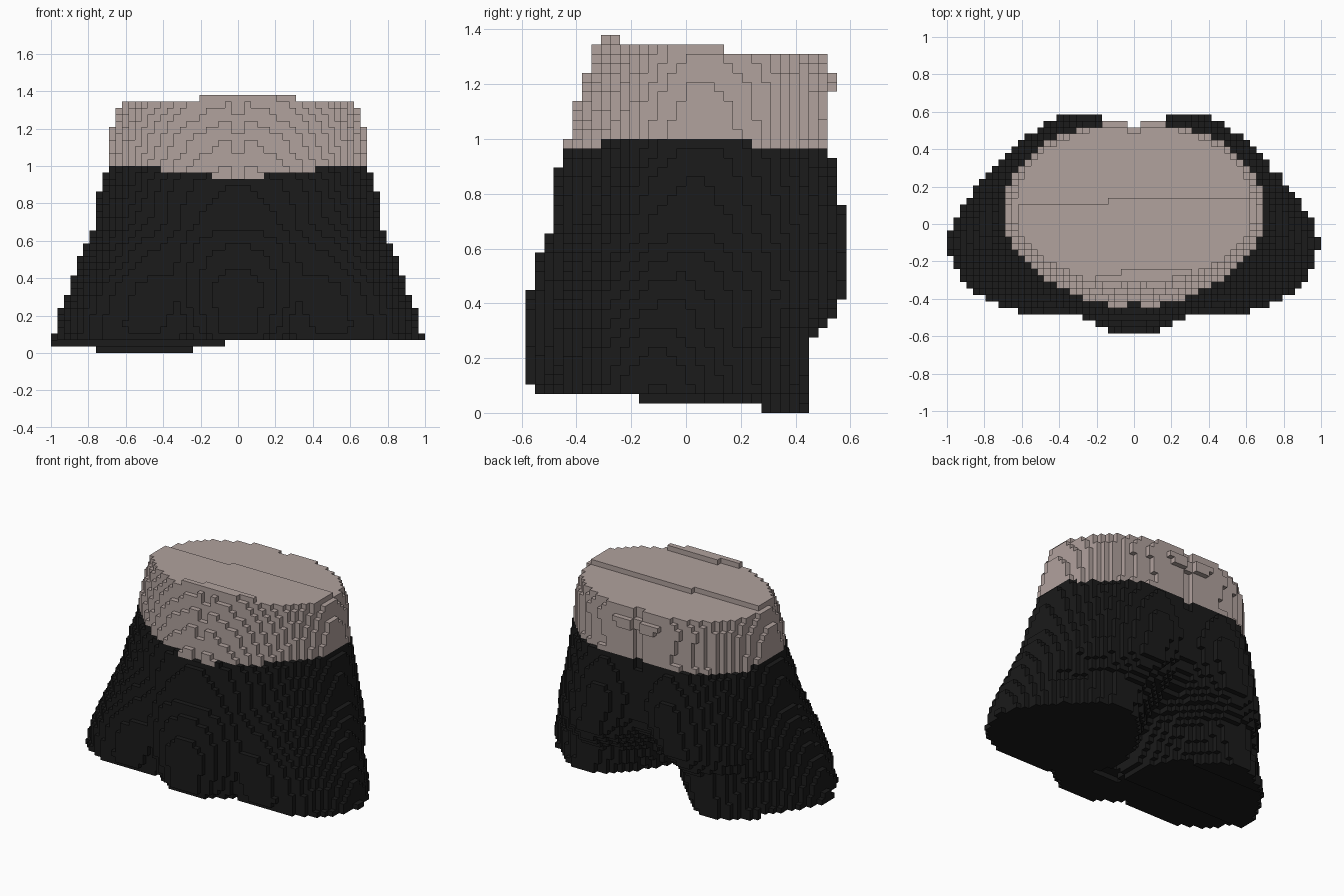
import bpy, bmesh

cube = bpy.data.objects.get("Cube")
if cube:
    bpy.data.objects.remove(cube, do_unlink=True)

NX, NY, NZ = 58, 34, 40
V = 2.0 / NX                      # edge of one block


def curve(z, pts):
    """Piecewise linear profile value at height z."""
    if z <= pts[0][0]:
        return pts[0][1]
    for (z0, a), (z1, b) in zip(pts, pts[1:]):
        if z <= z1:
            return a + (b - a) * (z - z0) / (z1 - z0)
    return pts[-1][1]


# Profiles as (height, value): overall half width
WIDTH = [(.05, 1.0), (.1, .983), (.24, .948), (.41, .88), (.59, .81), (.66, .778),
         (.86, .742), (.97, .707), (1.2, .673), (1.31, .638), (1.36, .61)]
# Trunk: half width in the lower body, front and back depth
TRUNK_W = [(.1, .46), (.3, .57), (.5, .65), (.7, .72), (.8, .74), (.9, .725)]
TRUNK_F = [(.07, -.55), (.12, -.585), (.35, -.59), (.45, -.569), (.59, -.534), (.66, -.501),
           (.9, -.466), (1.0, -.431), (1.14, -.397), (1.24, -.362), (1.36, -.32)]
TRUNK_B = [(.1, .2), (.3, .3), (.45, .45), (.6, .52), (.8, .525), (1.0, .52), (1.15, .53), (1.22, .548), (1.3, .52)]
# Leg and buttock lobes: half width, front and back depth, widest point, back fullness
LOBE_A = [(.0, .47), (.3, .48), (.6, .48), (1.0, .43)]
LOBE_F = [(.0, -.45), (.15, -.475), (.35, -.48), (.6, -.43), (1.0, -.3)]
LOBE_B = [(.0, .455), (.27, .46), (.34, .53), (.43, .585), (.7, .583), (.76, .569), (.93, .534), (1.0, .505)]
LOBE_Y = [(.0, -.1), (.3, -.07), (.6, .02), (1.0, .05)]
LOBE_E = [(.0, 1.5), (.3, 1.55), (.5, 1.75), (.7, 1.9)]


def in_oval(x, y, cx, cy, a, front, back, ef, eb):
    """Oval with separate front and back depths and fullness."""
    depth, e = (cy - front, ef) if y < cy else (back - cy, eb)
    return (abs(x - cx) / a) ** e + (abs(y - cy) / depth) ** e <= 1.0


def in_body(x, y, z):
    # stepped cut under the feet, tilted cut across the top
    if z < V and not (x < 0 and y > .28):
        return False
    if z < 2 * V and not (x < -.06 and y > -.17):
        return False
    if z > 1.339 - .09 * y + .0036 * x:
        return False
    w = curve(z, WIDTH)
    # legs running up into the hips, leaning inwards at the back
    if z < 1.0:
        a, cy = curve(z, LOBE_A), curve(z, LOBE_Y)
        cx = w - a - .1 * max(0.0, y - cy)
        if in_oval(abs(x), y, cx, cy, a, curve(z, LOBE_F), curve(z, LOBE_B),
                   2.05, curve(z, LOBE_E)):
            return True
    # trunk, with the underside rising towards the back
    if z < .08 + .5 * max(0.0, y + .3):
        return False
    tw = w if z > .9 else curve(z, TRUNK_W)
    back, front = curve(z, TRUNK_B), curve(z, TRUNK_F)
    if abs(x) < V and z > .9:     # spine and belly grooves
        back -= V
        front += V * .6
    return in_oval(x, y, 0, .04, tw, front, back, 1.9, 2.25)


def is_skin(x, y, z):
    """Waistband height dips at the front and the back."""
    if y > .24:
        layer = 28
    elif y < -.28 and abs(x) < .15:
        layer = 27
    elif y < -.28 and abs(x) < .43:
        layer = 28
    else:
        layer = 29
    return z > layer * V


# Fill the block grid
parts = {}
for i in range(NX):
    for j in range(NY):
        for k in range(NZ):
            x, y, z = (i + .5) * V - 1, (j + .5 - NY / 2) * V, (k + .5) * V
            if in_body(x, y, z):
                parts[i, j, k] = "waist" if is_skin(x, y, z) else "shorts"


def material(name, rgb):
    m = bpy.data.materials.new(name)
    m.use_nodes = True
    col = (*rgb, 1.0)
    m.diffuse_color = col
    bsdf = m.node_tree.nodes["Principled BSDF"]
    bsdf.inputs["Base Color"].default_value = col
    bsdf.inputs["Roughness"].default_value = .8
    return m


def build(name, mat):
    """Make the outer block faces of one part."""
    bm = bmesh.new()
    verts = {}

    def vert(c):
        if c not in verts:
            verts[c] = bm.verts.new((c[0] * V - 1, (c[1] - NY / 2) * V, c[2] * V))
        return verts[c]

    for cell, part in parts.items():
        if part != name:
            continue
        for axis in range(3):
            u, w = (axis + 1) % 3, (axis + 2) % 3
            for side in (0, 1):
                near = list(cell)
                near[axis] += 2 * side - 1
                if tuple(near) in parts:
                    continue
                ring = []
                for du, dw in ((0, 0), (1, 0), (1, 1), (0, 1)):
                    c = list(cell)
                    c[axis] += side
                    c[u] += du
                    c[w] += dw
                    ring.append(vert(tuple(c)))
                bm.faces.new(ring if side else ring[::-1])
    mesh = bpy.data.meshes.new(name)
    bm.to_mesh(mesh)
    bm.free()
    mesh.materials.append(mat)
    obj = bpy.data.objects.new(name, mesh)
    bpy.context.collection.objects.link(obj)


build("waist", material("warm grey", (.44, .36, .34)))
build("shorts", material("charcoal", (.0105, .0105, .0105)))
